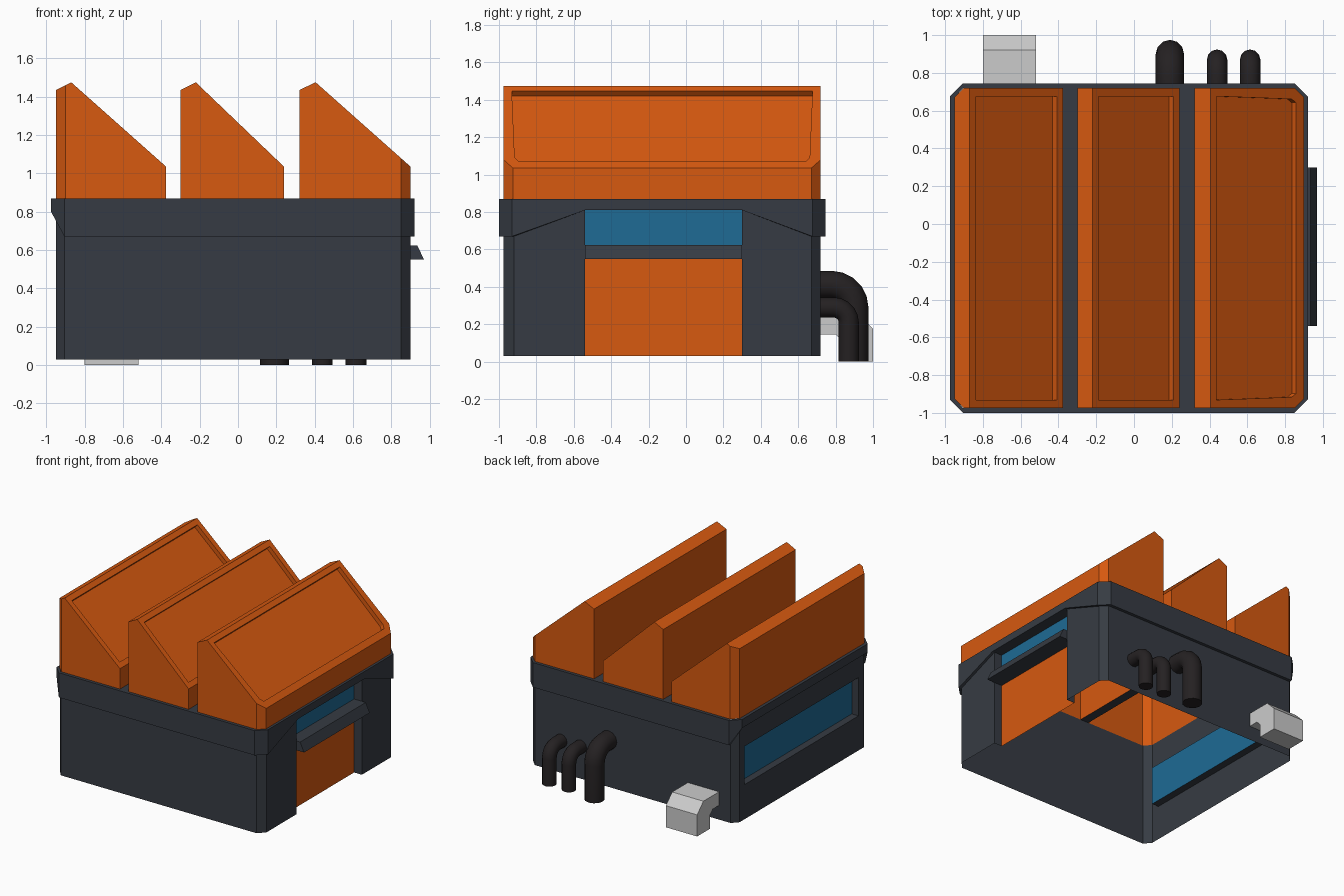
import bpy, bmesh, math

if "Cube" in bpy.data.objects:
    bpy.data.objects.remove(bpy.data.objects["Cube"])

Z0, Z1 = 0.03, 0.87            # wall foot and roof level
YF, YB = -0.975, 0.72          # front and back wall planes


def material(name, rgb):
    m = bpy.data.materials.new(name)
    m.diffuse_color = (*rgb, 1)
    m.use_nodes = True
    m.node_tree.nodes["Principled BSDF"].inputs["Base Color"].default_value = m.diffuse_color
    return m


DARK = material("dark_panel", (0.037, 0.044, 0.056))
ORANGE = material("orange_panel", (0.68, 0.10, 0.005))
BLUE = material("blue_glass", (0.013, 0.145, 0.30))
BLACK = material("black_pipe", (0.018, 0.015, 0.016))


def make(name, verts, faces, mat=None):
    me = bpy.data.meshes.new(name)
    me.from_pydata(verts, [], faces)
    ob = bpy.data.objects.new(name, me)
    bpy.context.collection.objects.link(ob)
    if mat:
        me.materials.append(mat)
    return ob


def rect(x, y0, y1, z0, z1):
    return [(x, y0, z0), (x, y1, z0), (x, y1, z1), (x, y0, z1)]


def prism(name, profile, axis, a, b, mat=None):
    """Extrude a 2D profile along y (profile = x,z) or x (profile = y,z)."""
    def put(p, t):
        return (p[0], t, p[1]) if axis == "y" else (t, p[0], p[1])
    n = len(profile)
    verts = [put(p, t) for t in (a, b) for p in profile]
    faces = [tuple(range(n)), tuple(range(n, 2 * n))]
    faces += [(i, (i + 1) % n, n + (i + 1) % n, n + i) for i in range(n)]
    ob = make(name, verts, faces, mat)
    bm = bmesh.new()
    bm.from_mesh(ob.data)
    bmesh.ops.recalc_face_normals(bm, faces=bm.faces)
    bm.to_mesh(ob.data)
    bm.free()
    return ob


def recessed_wall(name, x_out, x_in, outer, hole, sill):
    """Side wall with a rectangular opening and its jambs."""
    verts = rect(x_out, *outer) + rect(x_out, *hole) + rect(x_in, *hole)
    faces = []
    for i in range(0 if sill else 1, 4):
        j = (i + 1) % 4
        faces += [(i, j, 4 + j, 4 + i), (4 + i, 4 + j, 8 + j, 8 + i)]
    make(name, verts, faces, DARK)


# Front, back and corner walls (open shell)
outline = [(-0.905, YF), (0.85, YF), (0.90, -0.92), (0.90, 0.67),
           (0.85, YB), (-0.905, YB), (-0.95, 0.67), (-0.95, -0.92)]
verts = [(x, y, z) for z in (Z0, Z1) for x, y in outline]
make("walls", verts, [(i, (i + 1) % 8, 8 + (i + 1) % 8, 8 + i)
                      for i in range(8) if i not in (2, 6)], DARK)

# Side walls with the door and window openings
recessed_wall("door_wall", 0.90, 0.83, (-0.92, 0.67, Z0, Z1),
              (-0.54, 0.30, Z0, 0.81), False)
recessed_wall("window_wall", -0.95, -0.89, (0.67, -0.92, Z0, Z1),
              (0.61, -0.85, 0.31, 0.62), True)
quad = [(0, 1, 2, 3)]
make("door", rect(0.83, -0.54, 0.30, Z0, 0.57), quad, ORANGE)
make("door_window", rect(0.83, -0.54, 0.30, 0.57, 0.81), quad, BLUE)
make("side_window", rect(-0.89, 0.61, -0.85, 0.31, 0.62), quad, BLUE)

# Awning above the door
prism("awning", [(0.83, 0.55), (0.97, 0.55), (0.935, 0.625), (0.83, 0.625)],
      "y", -0.54, 0.30, DARK)

# Parapet band: outer x, y, lower edge z, then the wall x, y behind it
band = [(-0.905, -1.0, 0.67, -0.905, YF), (0.85, -1.0, 0.67, 0.85, YF),
        (0.92, -0.93, 0.67, 0.90, -0.92), (0.92, -0.54, 0.81, 0.90, -0.54),
        (0.92, 0.30, 0.81, 0.90, 0.30), (0.92, 0.675, 0.67, 0.90, 0.67),
        (0.85, 0.745, 0.67, 0.85, YB), (-0.905, 0.745, 0.67, -0.905, YB),
        (-0.975, 0.675, 0.80, -0.95, 0.67), (-0.975, -0.93, 0.80, -0.95, -0.92)]
n = len(band)
verts = ([(p[3], p[4], p[2]) for p in band] + [(p[0], p[1], p[2]) for p in band]
         + [(p[0], p[1], Z1) for p in band] + [(p[3], p[4], Z1) for p in band])
make("parapet_band", verts,
     [(r * n + i, r * n + (i + 1) % n, (r + 1) * n + (i + 1) % n, (r + 1) * n + i)
      for r in range(3) for i in range(n)], DARK)

# Roof gutters between the teeth
for k, (a, b) in enumerate([(-0.375, -0.30), (0.24, 0.32)]):
    make(f"roof_gutter_{k + 1}",
         [(a, YF, Z1), (b, YF, Z1), (b, YB, Z1), (a, YB, Z1)], quad, DARK)


# Sawtooth roof sections, hollow, with a sunken panel on each slope
def tooth(name, x0, peak, x1, cut_x=None):
    ob = prism(name, [(x0, Z1), (x1, Z1), (x1, 1.035), (peak, 1.475), (x0, 1.435)],
               "y", YF, YB, ORANGE)
    bm = bmesh.new()
    bm.from_mesh(ob.data)
    if cut_x is not None:
        corners = [e for e in bm.edges
                   if all(abs(v.co.x - cut_x) < 1e-4 for v in e.verts)
                   and abs(e.verts[0].co.y - e.verts[1].co.y) < 1e-4]
        bmesh.ops.bevel(bm, geom=corners, offset=0.05, segments=1,
                        affect='EDGES', clamp_overlap=True)
    bm.normal_update()
    slope = max((f for f in bm.faces if f.normal.x > 0.4 and f.normal.z > 0.4),
                key=lambda f: f.calc_area())
    normal = slope.normal.copy()
    bmesh.ops.inset_individual(bm, faces=[slope], thickness=0.062)
    panel = bmesh.ops.extrude_discrete_faces(bm, faces=[slope])["faces"][0]
    bmesh.ops.translate(bm, verts=panel.verts, vec=normal * -0.035)
    bm.normal_update()
    base = [f for f in bm.faces if f.normal.z < -0.9]
    bmesh.ops.delete(bm, geom=base, context='FACES_ONLY')
    bm.to_mesh(ob.data)
    bm.free()


tooth("roof_tooth_left", -0.95, -0.87, -0.375, -0.95)
tooth("roof_tooth_middle", -0.30, -0.22, 0.24)
tooth("roof_tooth_right", 0.32, 0.405, 0.90, 0.90)


# Bent pipes leaving the back wall
def pipe(name, x, y, z, radius, bend):
    path = [(x, YB, z)]
    for i in range(6):
        a = math.radians(90 - 18 * i)
        path.append((x, y - bend + bend * math.cos(a), z - bend + bend * math.sin(a)))
    path.append((x, y, 0))
    cu = bpy.data.curves.new(name, 'CURVE')
    cu.dimensions = '3D'
    cu.bevel_depth = radius
    cu.bevel_resolution = 4
    cu.use_fill_caps = True
    sp = cu.splines.new('POLY')
    sp.points.add(len(path) - 1)
    for pt, co in zip(sp.points, path):
        pt.co = (*co, 1)
    cu.materials.append(BLACK)
    ob = bpy.data.objects.new(name, cu)
    bpy.context.collection.objects.link(ob)
    bpy.ops.object.select_all(action='DESELECT')
    ob.select_set(True)
    bpy.context.view_layer.objects.active = ob
    bpy.ops.object.convert(target='MESH')
    bpy.ops.object.shade_smooth_by_angle(angle=math.radians(40))


pipe("large_pipe", 0.19, 0.90, 0.41, 0.075, 0.12)
pipe("small_pipe_1", 0.44, 0.87, 0.29, 0.054, 0.08)
pipe("small_pipe_2", 0.615, 0.87, 0.29, 0.054, 0.08)

# Grey vent duct at the back
prism("vent_duct", [(YB, 0.145), (0.80, 0.145), (0.835, 0.11), (0.835, 0), (1.0, 0),
                    (1.0, 0.175), (0.92, 0.255), (YB, 0.255)], "x", -0.80, -0.52)
